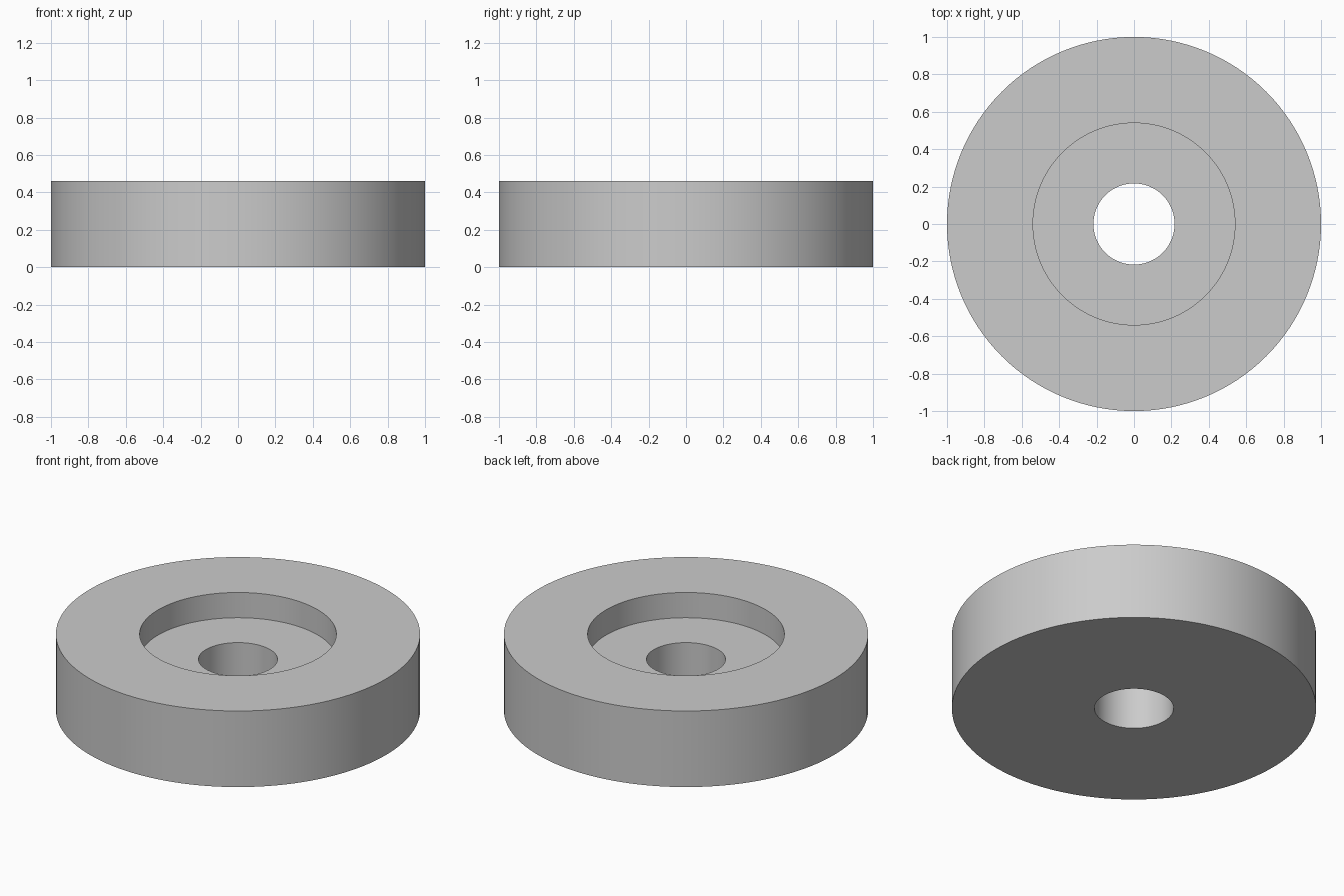
import bpy, bmesh, math
from mathutils import Matrix, Vector

cube = bpy.data.objects.get("Cube")
if cube:
    bpy.data.objects.remove(cube, do_unlink=True)

# Dimensions
OUTER, RECESS, BORE = 1.0, 0.54, 0.217
HEIGHT, FLOOR = 0.461, 0.308
SEGMENTS = 128

grey = bpy.data.materials.new("light grey")
grey.use_nodes = True
colour = (0.6, 0.6, 0.6, 1)
grey.diffuse_color = colour
grey.node_tree.nodes["Principled BSDF"].inputs["Base Color"].default_value = colour

# Closed cross-section: bottom, outer wall, rim, recess wall, recess floor, bore
profile = [(BORE, 0), (OUTER, 0), (OUTER, HEIGHT),
           (RECESS, HEIGHT), (RECESS, FLOOR), (BORE, FLOOR)]

bm = bmesh.new()
verts = [bm.verts.new((r, 0, z)) for r, z in profile]
edges = [bm.edges.new((v, verts[(i + 1) % len(verts)])) for i, v in enumerate(verts)]
bmesh.ops.spin(bm, geom=verts + edges, cent=(0, 0, 0), axis=(0, 0, 1),
               angle=math.tau, steps=SEGMENTS, use_merge=False)
bmesh.ops.remove_doubles(bm, verts=bm.verts[:], dist=0.0001)
bmesh.ops.recalc_face_normals(bm, faces=bm.faces[:])

mesh = bpy.data.meshes.new("counterbored_disc")
bm.to_mesh(mesh)
bm.free()
mesh.materials.append(grey)

disc = bpy.data.objects.new("counterbored_disc", mesh)
bpy.context.collection.objects.link(disc)

# Smooth round walls with crisp rims
bpy.ops.object.select_all(action="DESELECT")
disc.select_set(True)
bpy.context.view_layer.objects.active = disc
bpy.ops.object.shade_smooth_by_angle(angle=math.radians(30))
